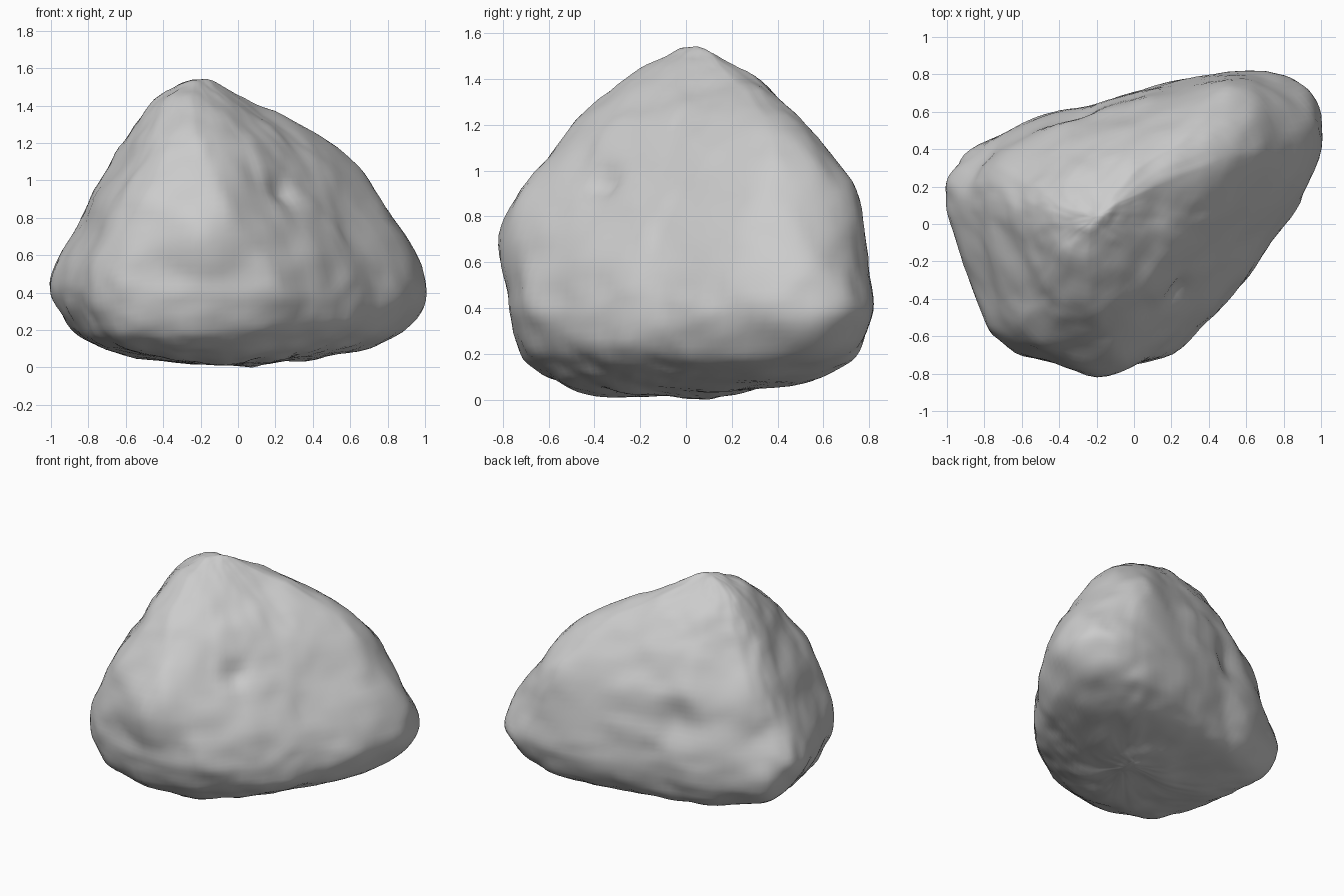
import bpy
import bmesh
from mathutils import Vector, noise

default_cube = bpy.data.objects.get("Cube")
if default_cube:
    bpy.data.objects.remove(default_cube, do_unlink=True)

# Rounded triangular footprint, anticlockwise, in x and y
FOOTPRINT = [
    (-1, .1), (-.95, -.13), (-.84, -.42), (-.75, -.6), (-.55, -.73),
    (-.2, -.78), (.15, -.72), (.4, -.55), (.62, -.35), (.75, -.12),
    (.87, .1), (1, .45), (.93, .67), (.75, .79), (.55, .81),
    (.1, .73), (-.25, .63), (-.55, .56), (-.87, .38), (-.98, .25),
]

# Height, then the x range and y range of the boulder at that height
LEVELS = [
    (0, .05, .1, -.05, .1),
    (.02, -.35, .3, -.4, .22),
    (.07, -.65, .58, -.58, .5),
    (.12, -.82, .76, -.67, .66),
    (.2, -.92, .9, -.75, .75),
    (.35, -1, 1, -.8, .81),
    (.5, -1, .98, -.8, .8),
    (.7, -.9, .88, -.79, .77),
    (.9, -.8, .75, -.74, .73),
    (1.1, -.68, .61, -.61, .6),
    (1.25, -.58, .42, -.48, .47),
    (1.38, -.49, .16, -.28, .33),
    (1.47, -.4, -.03, -.13, .18),
    (1.52, -.28, -.12, -.03, .09),
    (1.53, -.2, -.2, .03, .03),
]

# Local features: centre, radius, outward push (negative for hollows)
FEATURES = [
    (Vector((.2, -.36, .92)), .14, -.05),
    (Vector((.5, -.35, .5)), .13, -.015),
    (Vector((-.35, .55, .7)), .2, -.03),
    (Vector((.1, .7, .45)), .2, -.02),
    (Vector((-.85, .35, .62)), .22, -.03),
    (Vector((-.85, .38, .25)), .25, .035),
    (Vector((-.2, -.75, .7)), .3, .06),
]

FLANK = Vector((.77, -.63, 0))


def spline(points, steps, closed):
    """Sample a smooth curve that passes through every point."""
    pts = [Vector(p) for p in points]
    count = len(pts)

    def at(i):
        return pts[i % count] if closed else pts[max(0, min(i, count - 1))]

    result = []
    for i in range(count if closed else count - 1):
        a, b, c, d = (at(i + k) for k in (-1, 0, 1, 2))
        for step in range(steps):
            t = step / steps
            result.append(b + (c - a) * (t / 2)
                          + (a * 2 - b * 5 + c * 4 - d) * (t * t / 2)
                          + (b * 3 - a - c * 3 + d) * (t ** 3 / 2))
    if not closed:
        result.append(pts[-1])
    return result


def flatten_flank(point):
    """Press the front flank towards one gently curved slope."""
    over = point.dot(FLANK) - (.66 - .36 * point.z ** 2)
    if over > 0:
        point -= FLANK * over * .6


def roughen(point):
    """Weather the stone with broad lumps, fine grain and local features."""
    centre = Vector((0, 0, .6))
    outward = (point - centre).normalized()
    lumps = noise.noise(point * 2.7 + Vector((3, 1, 7)))
    grain = noise.fractal(point * 6, 1, 2, 4)
    shift = lumps * .025 + grain * .016
    for place, radius, push in FEATURES:
        near = max(0, 1 - (point - place).length / radius)
        shift += push * near * near * (3 - 2 * near)
    return point + outward * shift


# Boulder body lofted from the footprint, rounder towards the peak
outline = spline([(x, y / .81) for x, y in FOOTPRINT], 6, True)
levels = spline(LEVELS, 5, False)
bm = bmesh.new()
rings = []
for z, x0, x1, y0, y1 in levels:
    ring = []
    for corner in outline:
        u, v = corner.lerp(corner.normalized(), max(0, z - 1) * .7)
        p = Vector(((x0 + x1 + u * (x1 - x0)) / 2,
                    (y0 + y1 + v * (y1 - y0)) / 2, z))
        flatten_flank(p)
        ring.append(bm.verts.new(roughen(p)))
    rings.append(ring)
for low, high in zip(rings, rings[1:]):
    for i in range(len(low)):
        j = (i + 1) % len(low)
        bm.faces.new((low[i], low[j], high[j], high[i]))
bm.faces.new(rings[0][::-1])
bmesh.ops.remove_doubles(bm, verts=bm.verts, dist=.001)

# Soften the surface, then centre the boulder on the ground
bmesh.ops.smooth_vert(bm, verts=bm.verts, factor=.4,
                      use_axis_x=True, use_axis_y=True, use_axis_z=True)
spans = [[v.co[axis] for v in bm.verts] for axis in range(3)]
middle = [(min(s) + max(s)) / 2 for s in spans]
bmesh.ops.translate(bm, verts=bm.verts,
                    vec=(-middle[0], -middle[1], -min(spans[2])))
bmesh.ops.recalc_face_normals(bm, faces=bm.faces)

mesh = bpy.data.meshes.new("boulder")
bm.to_mesh(mesh)
bm.free()
boulder = bpy.data.objects.new("boulder", mesh)
bpy.context.collection.objects.link(boulder)

# Plain grey stone
stone = bpy.data.materials.new("grey stone")
stone.use_nodes = True
grey = (.6, .6, .6, 1)
stone.diffuse_color = grey
for node in stone.node_tree.nodes:
    if node.type == "BSDF_PRINCIPLED":
        node.inputs["Base Color"].default_value = grey
        node.inputs["Roughness"].default_value = .9
mesh.materials.append(stone)

bpy.ops.object.select_all(action="DESELECT")
boulder.select_set(True)
bpy.context.view_layer.objects.active = boulder
bpy.ops.object.shade_smooth_by_angle(angle=.6)
